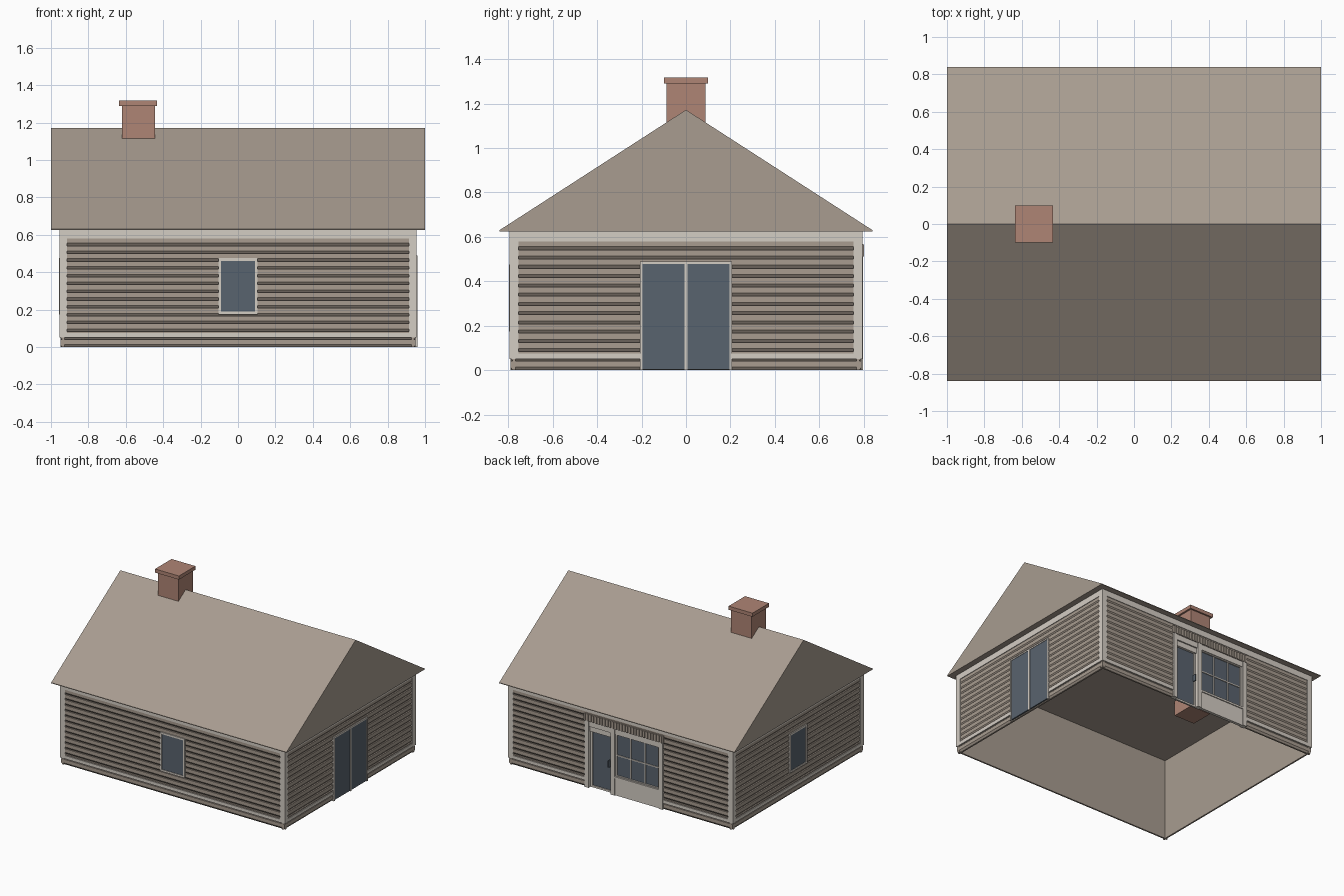
import bpy
import bmesh
import math
from mathutils import Matrix

cube = bpy.data.objects.get("Cube")
if cube:
    bpy.data.objects.remove(cube, do_unlink=True)


def srgb(c):
    c /= 255
    return c / 12.92 if c <= 0.04045 else ((c + 0.055) / 1.055) ** 2.4


def material(name, r, g, b):
    mat = bpy.data.materials.new(name)
    mat.use_nodes = True
    col = (srgb(r), srgb(g), srgb(b), 1)
    mat.diffuse_color = col
    mat.node_tree.nodes["Principled BSDF"].inputs["Base Color"].default_value = col
    return mat


TAUPE = material("warm taupe", 168, 156, 144)
TRIM = material("pale trim", 212, 205, 196)
GLASS = material("blue grey glass", 89, 99, 110)
BRICK = material("brick red", 175, 133, 117)

# Each wall is built facing the front, then turned about z
FRONT, RIGHT, BACK, LEFT = 0, 90, 180, 270
HALF_X, HALF_Y = 0.95, 0.79
WALL_TOP = 0.625


def finish(name, bm, mat, side=FRONT):
    bmesh.ops.recalc_face_normals(bm, faces=bm.faces)
    bm.transform(Matrix.Rotation(math.radians(side), 4, "Z"))
    mesh = bpy.data.meshes.new(name)
    bm.to_mesh(mesh)
    bm.free()
    mesh.materials.append(mat)
    obj = bpy.data.objects.new(name, mesh)
    bpy.context.collection.objects.link(obj)
    return obj


def add_box(bm, u, d, z):
    """u = along the wall, d = distance outward, z = height (min, max)."""
    size = Matrix.Diagonal((u[1] - u[0], d[1] - d[0], z[1] - z[0], 1))
    mid = Matrix.Translation((sum(u) / 2, -sum(d) / 2, sum(z) / 2))
    bmesh.ops.create_cube(bm, size=1, matrix=mid @ size)


def box(name, u, d, z, mat, side=FRONT):
    bm = bmesh.new()
    add_box(bm, u, d, z)
    return finish(name, bm, mat, side)


def extrude_profile(name, profile, u, mat, side=FRONT):
    """Sweep a closed (outward, height) profile along the wall."""
    bm = bmesh.new()
    face = bm.faces.new([bm.verts.new((u[0], -d, z)) for d, z in profile])
    new = bmesh.ops.extrude_face_region(bm, geom=[face])["geom"]
    verts = [v for v in new if isinstance(v, bmesh.types.BMVert)]
    bmesh.ops.translate(bm, verts=verts, vec=(u[1] - u[0], 0, 0))
    return finish(name, bm, mat, side)


def siding(name, u, d, side):
    """Clapboards with an undercut lower edge."""
    boards = 15
    pitch = WALL_TOP / boards
    profile = [(d - 0.022, WALL_TOP), (d - 0.022, 0)]
    for i in range(boards):
        z = i * pitch
        profile += [(d - 0.01, z), (d, z + 0.014), (d, z + pitch)]
    return extrude_profile(name, profile, u, TAUPE, side)


def frame(name, u, d, z, w, mat, side, bottom=True):
    """Rectangular frame of width w inside the given bounds."""
    bm = bmesh.new()
    add_box(bm, (u[0], u[0] + w), d, z)
    add_box(bm, (u[1] - w, u[1]), d, z)
    add_box(bm, (u[0] + w, u[1] - w), d, (z[1] - w, z[1]))
    if bottom:
        add_box(bm, (u[0] + w, u[1] - w), d, (z[0], z[0] + w))
    return finish(name, bm, mat, side)


SHOP = (-0.305, 0.36)

# Walls and their trim boards
for label, side, half, depth in (("front", FRONT, HALF_X, HALF_Y),
                                 ("right", RIGHT, HALF_Y, HALF_X),
                                 ("back", BACK, HALF_X, HALF_Y),
                                 ("left", LEFT, HALF_Y, HALF_X)):
    end = half + 0.005
    out = (depth - 0.02, depth + 0.005)
    spans = [(-half, half)]
    if side == BACK:
        spans = [(-half, SHOP[0]), (SHOP[1], half)]
    for n, span in enumerate(spans):
        siding(f"{label}_siding_{n}", span, depth, side)
        box(f"{label}_base_board_{n}", span, out, (0.05, 0.075), TRIM, side)
    box(f"{label}_top_board", (-end, end), out, (0.58, WALL_TOP), TRIM, side)
    for s in (-1, 1):
        u = sorted((s * end, s * (half - 0.035)))
        box(f"{label}_corner_board", u, out, (0.05, WALL_TOP), TRIM, side)

# Small windows on the front and the left end
for label, side, depth in (("front", FRONT, HALF_Y), ("left", LEFT, HALF_X)):
    frame(f"{label}_window_frame", (-0.105, 0.105), (depth - 0.005, depth + 0.007),
          (0.175, 0.475), 0.014, TRIM, side)
    box(f"{label}_window_glass", (-0.091, 0.091), (depth - 0.005, depth + 0.003),
        (0.189, 0.461), GLASS, side)

# Double glass doors on the right end
box("double_door_glass", (-0.195, 0.195), (HALF_X - 0.005, HALF_X + 0.006),
    (0.004, 0.48), GLASS, RIGHT)
frame("double_door_frame", (-0.206, 0.206), (HALF_X - 0.005, HALF_X + 0.009),
      (0, 0.49), 0.011, TRIM, RIGHT, bottom=False)
box("double_door_middle_post", (-0.007, 0.007), (HALF_X, HALF_X + 0.009),
    (0, 0.48), TRIM, RIGHT)

# Shopfront on the back: posts and header
for n, u in enumerate(((SHOP[0], -0.27), (-0.085, -0.05), (0.325, SHOP[1]))):
    box(f"shopfront_post_{n}", u, (0.76, 0.797), (0, 0.515), TRIM, BACK)
box("shopfront_upper_wall", SHOP, (0.768, 0.79), (0.5, WALL_TOP), TAUPE, BACK)
box("shopfront_fascia", SHOP, (0.768, 0.792), (0.47, 0.515), TRIM, BACK)
bm = bmesh.new()
slats = 28
step = (SHOP[1] - SHOP[0] + 0.01) / slats
for i in range(slats):
    a = SHOP[0] - 0.005 + i * step
    add_box(bm, (a, a + step * 0.6), (0.785, 0.802), (0.512, 0.565))
add_box(bm, (SHOP[0] - 0.005, SHOP[1] + 0.005), (0.785, 0.796), (0.512, 0.568))
finish("slatted_header", bm, TAUPE, BACK)

# Recessed shop door
box("shop_door_glass", (-0.27, -0.085), (0.758, 0.764), (0, 0.45), GLASS, BACK)
frame("shop_door_frame", (-0.27, -0.085), (0.758, 0.772), (0, 0.45), 0.014, TRIM, BACK)
box("shop_door_transom", (-0.27, -0.085), (0.758, 0.782), (0.43, 0.5), TRIM, BACK)
box("shop_door_handle", (-0.108, -0.1), (0.77, 0.796), (0.2, 0.25), GLASS, BACK)

# Shop window with glazing bars over a solid panel
wide = (-0.05, 0.325)
box("shop_window_panel", wide, (0.768, 0.79), (0, 0.14), TRIM, BACK)
box("shop_window_sill", wide, (0.768, 0.797), (0.13, 0.145), TRIM, BACK)
box("shop_window_glass", wide, (0.768, 0.776), (0.14, 0.475), GLASS, BACK)
frame("shop_window_frame", wide, (0.768, 0.786), (0.14, 0.475), 0.012, TRIM, BACK)
bm = bmesh.new()
third = (wide[1] - wide[0]) / 3
for i in (1, 2):
    u = wide[0] + i * third
    add_box(bm, (u - 0.004, u + 0.004), (0.77, 0.783), (0.145, 0.47))
add_box(bm, wide, (0.77, 0.782), (0.301, 0.309))
finish("shop_window_bars", bm, TRIM, BACK)

# Gable roof, solid so that its underside is the ceiling
extrude_profile("gable_roof", [(-0.84, WALL_TOP), (0.84, WALL_TOP), (0.84, 0.63),
                               (0, 1.172), (-0.84, 0.63)], (-1, 1), TAUPE)

# Chimney
box("chimney_stack", (-0.62, -0.445), (-0.088, 0.088), (0.51, 1.29), BRICK)
box("chimney_cap", (-0.635, -0.432), (-0.1, 0.1), (1.29, 1.318), BRICK)
